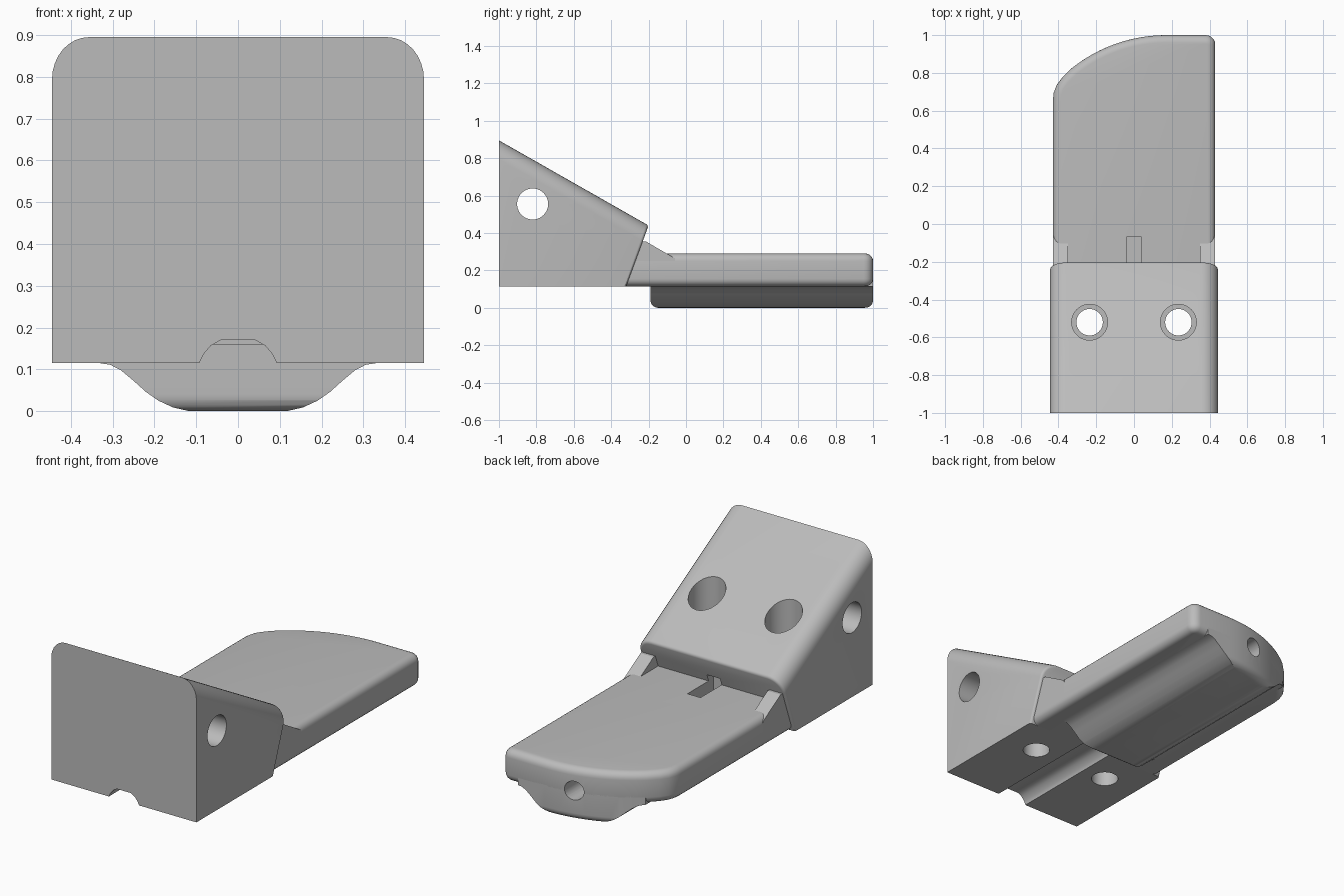
import bpy, bmesh
from math import radians, pi, sin, cos
from mathutils import Matrix, Vector

cube = bpy.data.objects.get("Cube")
if cube:
    bpy.data.objects.remove(cube, do_unlink=True)

grey = bpy.data.materials.new("plain_grey")
grey.use_nodes = True
grey.diffuse_color = (0.5, 0.5, 0.5, 1)
grey.node_tree.nodes["Principled BSDF"].inputs["Base Color"].default_value = (0.5, 0.5, 0.5, 1)


def to_object(name, bm):
    bmesh.ops.recalc_face_normals(bm, faces=bm.faces)
    mesh = bpy.data.meshes.new(name)
    bm.to_mesh(mesh)
    bm.free()
    mesh.materials.append(grey)
    obj = bpy.data.objects.new(name, mesh)
    bpy.context.collection.objects.link(obj)
    return obj


def prism(name, points, axis, start, end, bevels=()):
    """Extrude a 2D outline along an axis, then round the edges each rule picks."""
    place = {"x": lambda p, t: (t, p[0], p[1]),
             "y": lambda p, t: (p[0], t, p[1]),
             "z": lambda p, t: (p[0], p[1], t)}[axis]
    bm = bmesh.new()
    face = bm.faces.new([bm.verts.new(place(p, start)) for p in points])
    shift = Vector(place((0, 0), end - start))
    new = bmesh.ops.extrude_face_region(bm, geom=[face], use_keep_orig=True)["geom"]
    bmesh.ops.translate(bm, vec=shift, verts=[v for v in new if isinstance(v, bmesh.types.BMVert)])
    for width, steps, rule in bevels:
        edges = [e for e in bm.edges if rule(e.verts[0].co, e.verts[1].co)]
        bmesh.ops.bevel(bm, geom=edges, offset=width, segments=steps, profile=0.5,
                        affect='EDGES', clamp_overlap=False)
    return to_object(name, bm)


def rod(name, axis, radius, length, centre):
    bm = bmesh.new()
    turn = {"x": Matrix.Rotation(pi / 2, 4, 'Y'), "y": Matrix.Rotation(pi / 2, 4, 'X'),
            "z": Matrix.Identity(4)}[axis]
    bmesh.ops.create_cone(bm, cap_ends=True, segments=40, radius1=radius, radius2=radius,
                          depth=length, matrix=Matrix.Translation(centre) @ turn)
    return to_object(name, bm)


def combine(obj, others, operation='DIFFERENCE'):
    for other in others:
        mod = obj.modifiers.new("cut", 'BOOLEAN')
        mod.operation, mod.object, mod.solver = operation, other, 'EXACT'
    bpy.context.view_layer.update()
    baked = bpy.data.meshes.new_from_object(obj.evaluated_get(bpy.context.evaluated_depsgraph_get()))
    obj.modifiers.clear()
    obj.data = baked


def arc(cx, cy, r, a, b, steps):
    return [(cx + r * cos(radians(a + (b - a) * i / steps)),
             cy + r * sin(radians(a + (b - a) * i / steps))) for i in range(steps + 1)]


# Wedge block with rounded sloping shoulders and a softened rear rim
side = [(-1, 0.115), (-0.32, 0.115), (-0.2, 0.44), (-1, 0.895)]
wedge = prism("wedge_block", side, "x", -0.445, 0.445, [
    (0.088, 8, lambda a, b: min(a.z, b.z) > 0.4 and abs(a.y - b.y) > 0.5),
    (0.014, 3, lambda a, b: min(a.y, b.y) > -0.34 and max(a.z, b.z) > 0.13)])

# Paddle outline: one square corner, one sweeping corner
outline = [(0.43, -0.32)] + arc(0.38, 0.95, 0.05, 0, 90, 5)
outline += arc(0.17, 0.2, 0.8, 90, 129, 12)
outline += [(-0.38, 0.775), (-0.41, 0.735), (-0.425, 0.695), (-0.43, 0.65), (-0.43, -0.32)]
paddle = prism("paddle", outline, "z", 0.115, 0.29, [
    (0.04, 5, lambda a, b: abs(a.z - b.z) < 0.001 and max(a.y, b.y) > -0.3)])

# Belly under the paddle, trimmed to the paddle outline
half = [(0.33, 0.115), (0.305, 0.111), (0.28, 0.098), (0.25, 0.073), (0.22, 0.046),
        (0.19, 0.025), (0.155, 0.009), (0.12, 0.001), (0.1, 0)]
section = [(0.33, 0.16)] + half + [(-x, z) for x, z in reversed(half)] + [(-0.33, 0.16)]
belly = prism("belly", section, "y", -0.3, 1.1)
trim = prism("trim", [(x, max(y, -0.19)) for x, y in outline], "z", 0, 0.2, [
    (0.04, 5, lambda a, b: max(a.z, b.z) < 0.001)])
combine(belly, [trim], 'INTERSECT')

# Side cheeks joining paddle and wedge
cheeks = []
for word, s in (("left", 1), ("right", -1)):
    cheeks.append(prism(word + "_cheek",
                        [(-0.3, 0.16), (-0.06, 0.16), (-0.06, 0.265), (-0.215, 0.355), (-0.26, 0.355)],
                        "x", 0.35 * s, 0.43 * s))

# Cutters: cable groove, top slot, bolt holes, cross hole and end hole
groove_half = [(0.092, 0.1), (0.092, 0.117), (0.082, 0.137), (0.065, 0.157), (0.042, 0.17)]
groove = prism("groove", groove_half + [(-x, z) for x, z in reversed(groove_half)], "y", -1.1, -0.17)
slot = prism("slot", [(-0.3, 0.2), (-0.07, 0.2), (-0.07, 0.33), (-0.3, 0.33)], "x", -0.04, 0.04)
cross_hole = rod("cross_hole", "x", 0.083, 2, (0, -0.82, 0.555))
end_hole = rod("end_hole", "y", 0.052, 0.8, (0, 1, 0.165))
bolts = []
for s in (1, -1):
    bolts.append(rod("bolt_hole", "z", 0.07, 2, (0.235 * s, -0.52, 0.5)))
    bolts.append(rod("counterbore", "z", 0.095, 1, (0.235 * s, -0.52, 0.8)))

combine(wedge, [groove, slot, cross_hole] + bolts)
combine(paddle, [groove, slot, end_hole])
combine(belly, [end_hole])

for cutter in [trim, groove, slot, cross_hole, end_hole] + bolts:
    bpy.data.objects.remove(cutter, do_unlink=True)

# Smooth shading with sharp edges kept
for obj in [wedge, paddle, belly] + cheeks:
    bpy.ops.object.select_all(action='DESELECT')
    obj.select_set(True)
    bpy.context.view_layer.objects.active = obj
    bpy.ops.object.shade_smooth_by_angle(angle=radians(30))
